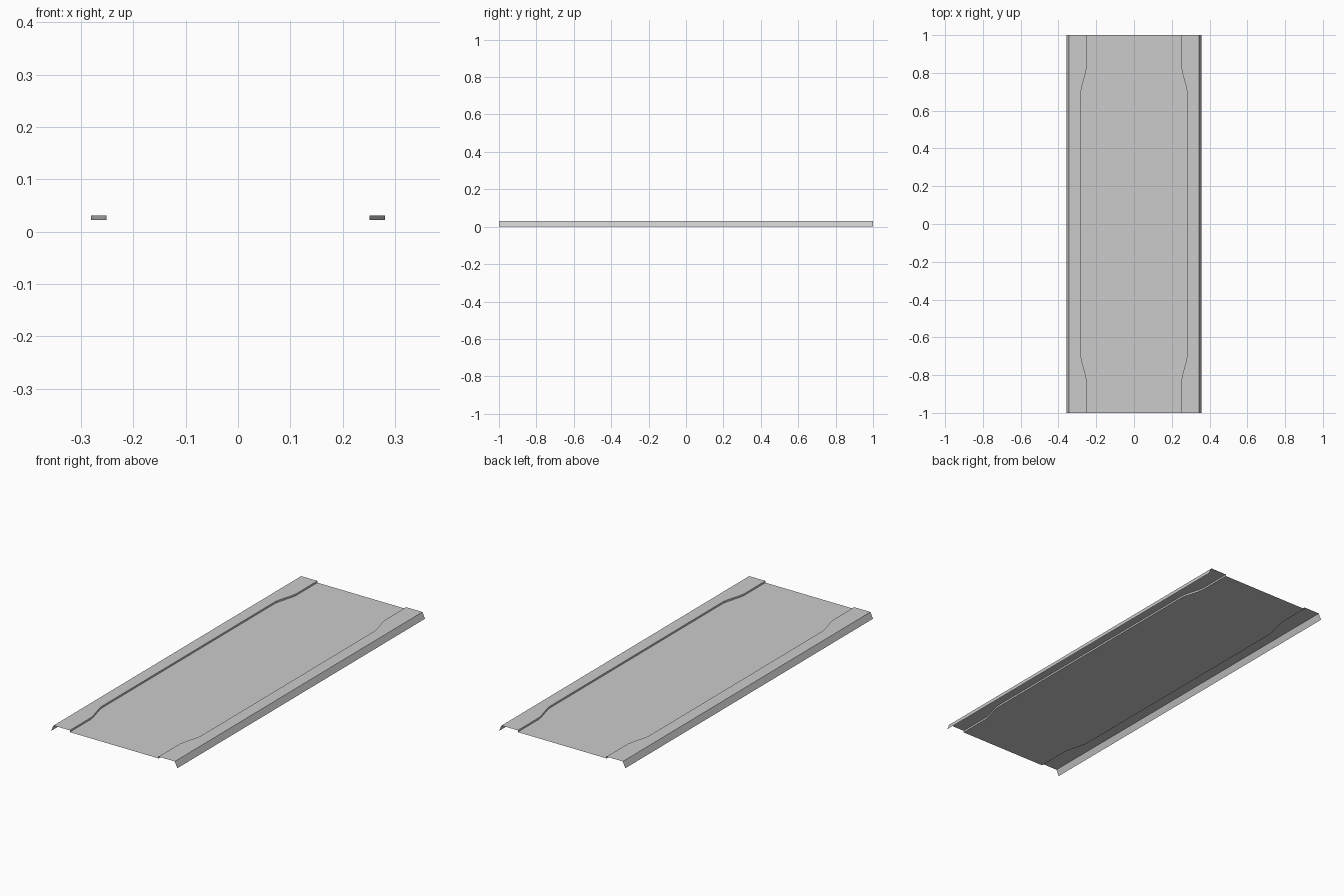
import bpy, bmesh

if "Cube" in bpy.data.objects:
    bpy.data.objects.remove(bpy.data.objects["Cube"])

TOP, BED, OUT, RIM = 0.031, 0.022, 0.357, 0.343

# Half-width of the recessed bed along the length (front half mirrors back half)
half = [(0.70, 0.281), (0.73, 0.276), (0.80, 0.256), (0.83, 0.251), (1.0, 0.251)]
stations = [(-y, w) for y, w in reversed(half)] + half


def section(w):
    """Cross-section: skirt, raised rim, step wall, bed, then the mirror."""
    right = [(w, BED), (w, TOP), (RIM, TOP), (OUT, 0.0)]
    return [(-x, z) for x, z in reversed(right)] + right


# Folded sheet panel lofted through the stations
bm = bmesh.new()
rows = [[bm.verts.new((x, y, z)) for x, z in section(w)] for y, w in stations]
for a, b in zip(rows, rows[1:]):
    for i in range(len(a) - 1):
        bm.faces.new((a[i], a[i + 1], b[i + 1], b[i]))

mesh = bpy.data.meshes.new("folded_panel")
bm.to_mesh(mesh)
bm.free()
panel = bpy.data.objects.new("folded_panel", mesh)
bpy.context.collection.objects.link(panel)
